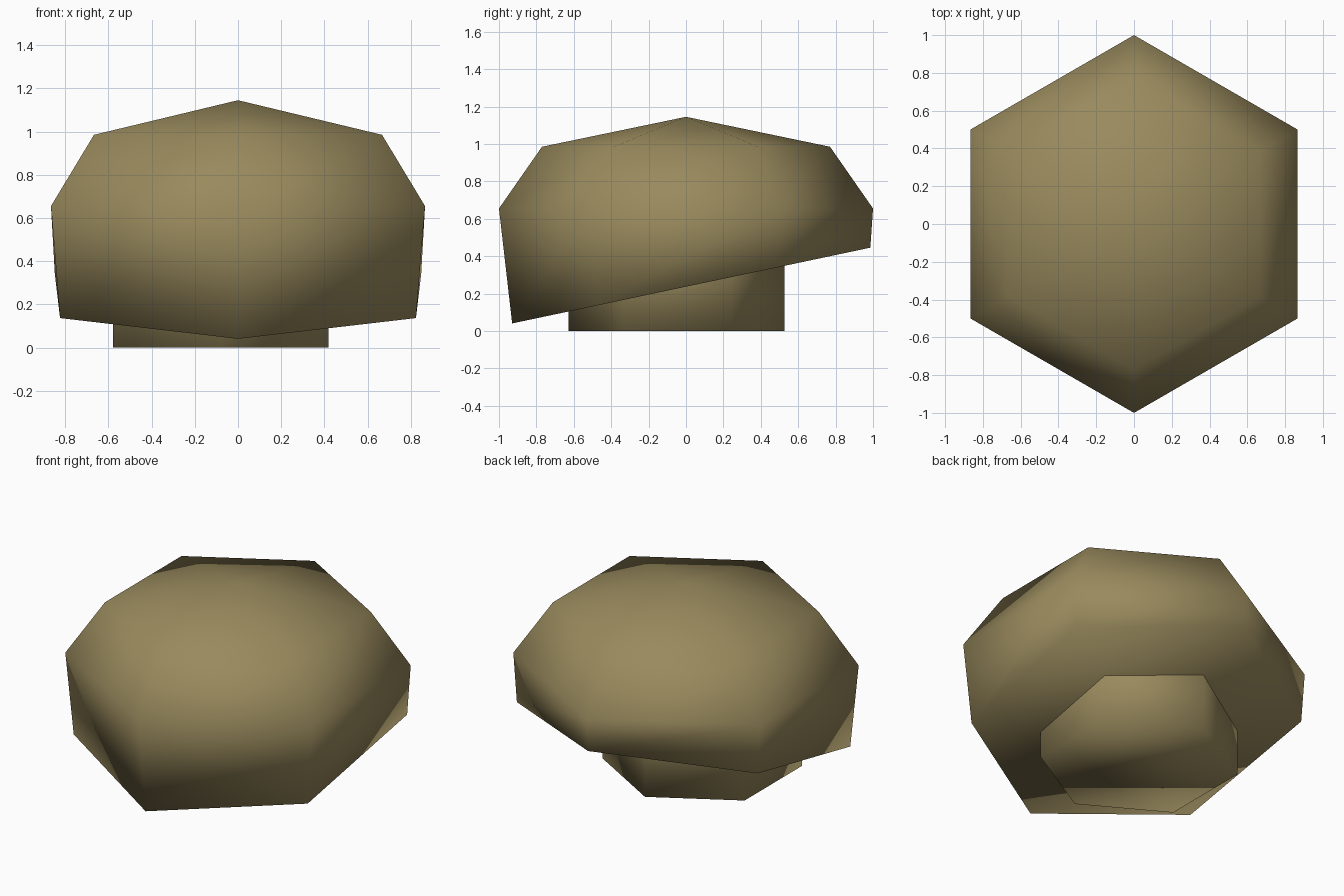
import bpy, bmesh
from math import sin, cos, radians

if "Cube" in bpy.data.objects:
    bpy.data.objects.remove(bpy.data.objects["Cube"], do_unlink=True)

SIDES = 6
ANGLES = [radians(30 + i * 360 / SIDES) for i in range(SIDES)]

tan = bpy.data.materials.new("tan")
tan.use_nodes = True
tan.diffuse_color = (0.32, 0.255, 0.11, 1)
tan.node_tree.nodes["Principled BSDF"].inputs["Base Color"].default_value = tan.diffuse_color


def hexagon(radius, z, cx=0, cy=0):
    return [(cx + radius * cos(a), cy + radius * sin(a), z) for a in ANGLES]


def slanted_rim():
    """Lower cap edge, cut by a plane that rises towards the back."""
    points = []
    for a in ANGLES:
        s = sin(a)
        r = 0.968 + 0.028 * s - 0.0105 * s * s
        points.append((r * cos(a), r * s, 0.237 + 0.2115 * r * s))
    return points


def loft(name, rings, apex=None):
    """Skin rings from bottom to top, closing both ends."""
    bm = bmesh.new()
    loops = [[bm.verts.new(p) for p in ring] for ring in rings]
    for low, high in zip(loops, loops[1:]):
        for i in range(SIDES):
            j = (i + 1) % SIDES
            bm.faces.new((low[i], low[j], high[j], high[i]))
    bm.faces.new(loops[0][::-1])
    if apex:
        tip = bm.verts.new(apex)
        for i in range(SIDES):
            bm.faces.new((loops[-1][i], loops[-1][(i + 1) % SIDES], tip))
    else:
        bm.faces.new(loops[-1])
    bmesh.ops.recalc_face_normals(bm, faces=bm.faces)
    for face in bm.faces:
        face.smooth = True
    mesh = bpy.data.meshes.new(name)
    bm.to_mesh(mesh)
    bm.free()
    mesh.materials.append(tan)
    obj = bpy.data.objects.new(name, mesh)
    bpy.context.collection.objects.link(obj)
    return obj


# Domed cap with a slanted underside
loft("cap", [slanted_rim(), hexagon(1.0, 0.655), hexagon(0.77, 0.985)], apex=(0, 0, 1.145))

# Off-centre stem reaching up into the cap
loft("stem", [hexagon(0.577, 0, -0.08, -0.05), hexagon(0.577, 0.6, -0.08, -0.05)])
